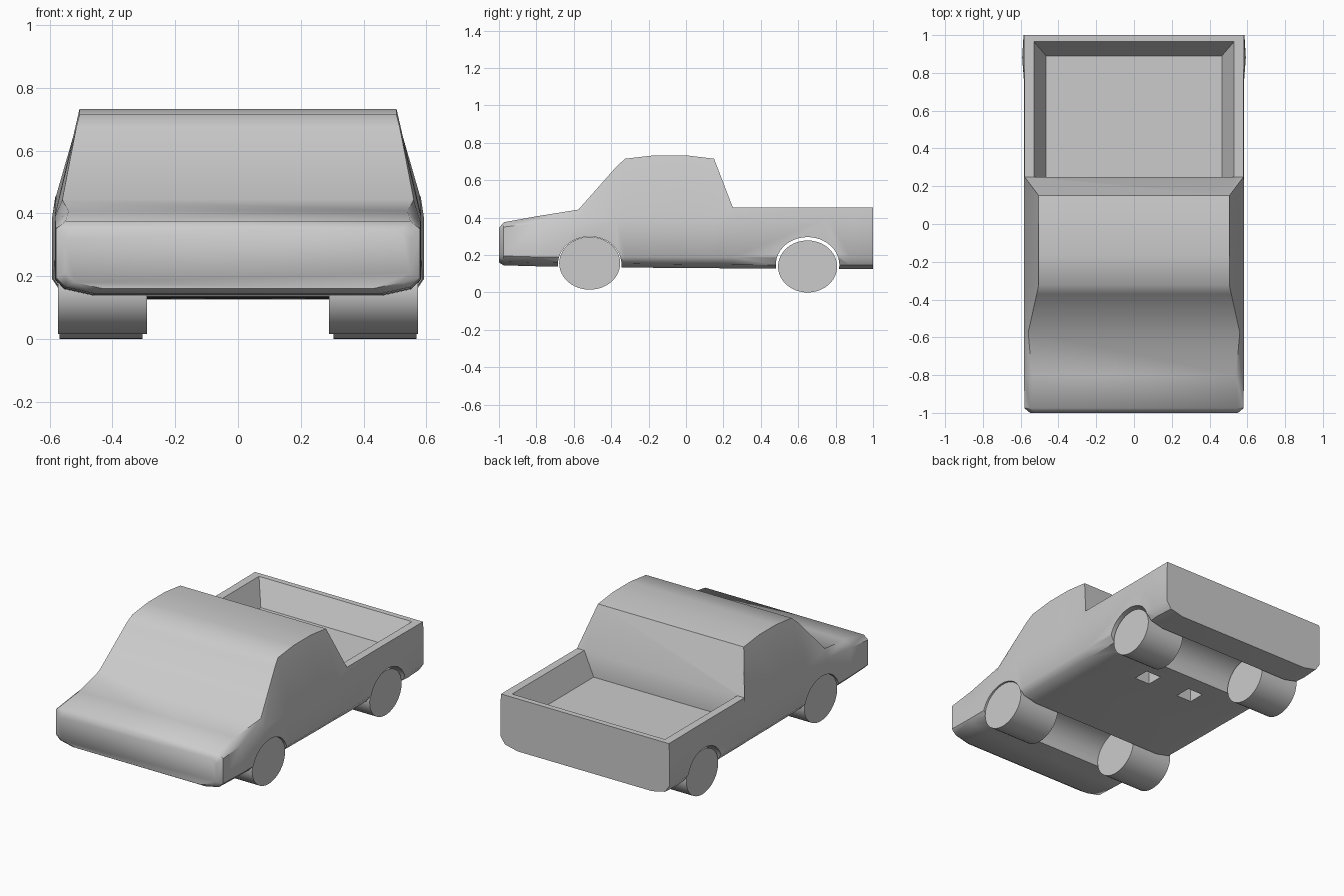
import bpy, bmesh, math
from mathutils import Matrix

if "Cube" in bpy.data.objects:
    bpy.data.objects.remove(bpy.data.objects["Cube"])

grey = bpy.data.materials.new("plain_grey")
grey.use_nodes = True
grey.diffuse_color = (0.6, 0.6, 0.6, 1)
grey.node_tree.nodes["Principled BSDF"].inputs["Base Color"].default_value = (0.6, 0.6, 0.6, 1)


def add_object(name, bm):
    bmesh.ops.recalc_face_normals(bm, faces=bm.faces)
    mesh = bpy.data.meshes.new(name)
    bm.to_mesh(mesh)
    bm.free()
    mesh.materials.append(grey)
    obj = bpy.data.objects.new(name, mesh)
    bpy.context.collection.objects.link(obj)
    return obj


def select_only(obj):
    bpy.ops.object.select_all(action='DESELECT')
    obj.select_set(True)
    bpy.context.view_layer.objects.active = obj


def smooth(obj, degrees):
    select_only(obj)
    bpy.ops.object.shade_smooth_by_angle(angle=math.radians(degrees))


def loft(name, rings):
    """Skin a list of equal-length closed rings and cap the ends."""
    bm = bmesh.new()
    loops = [[bm.verts.new(p) for p in ring] for ring in rings]
    n = len(loops[0])
    for a, b in zip(loops, loops[1:]):
        for i in range(n):
            j = (i + 1) % n
            bm.faces.new((a[i], a[j], b[j], b[i]))
    bm.faces.new(loops[0])
    bm.faces.new(loops[-1])
    return add_object(name, bm)


def axle_cylinder(name, x0, x1, y, z, ry, rz, sides=48):
    """Elliptical cylinder lying along x."""
    bm = bmesh.new()
    bmesh.ops.create_cone(bm, cap_ends=True, segments=sides, radius1=1, radius2=1, depth=1,
                          matrix=Matrix.Rotation(math.pi / 2, 4, 'Y'))
    bmesh.ops.scale(bm, vec=(x1 - x0, ry, rz), verts=bm.verts)
    bmesh.ops.translate(bm, vec=((x0 + x1) / 2, y, z), verts=bm.verts)
    return add_object(name, bm)


def rectangle(half_x, y0, y1, z, cx=0):
    return [(cx - half_x, y0, z), (cx + half_x, y0, z), (cx + half_x, y1, z), (cx - half_x, y1, z)]


def cut(target, cutter):
    cutter.hide_render = True
    mod = target.modifiers.new("cut", 'BOOLEAN')
    mod.operation = 'DIFFERENCE'
    mod.solver = 'EXACT'
    mod.object = cutter
    select_only(target)
    bpy.ops.object.modifier_apply(modifier=mod.name)
    bpy.data.objects.remove(cutter)


# Body stations: y, bottom z, sill z, side half width, shoulder z, top half width, top z
stations = [
    (-1.0, 0.16, 0.21, 0.55, 0.32, 0.52, 0.345),
    (-0.975, 0.145, 0.195, 0.58, 0.35, 0.55, 0.375),
    (-0.80, 0.14, 0.19, 0.582, 0.37, 0.54, 0.407),
    (-0.575, 0.137, 0.19, 0.583, 0.39, 0.56, 0.443),
    (-0.37, 0.135, 0.19, 0.583, 0.395, 0.515, 0.675),
    (-0.325, 0.134, 0.19, 0.583, 0.395, 0.505, 0.715),
    (-0.17, 0.132, 0.19, 0.583, 0.395, 0.505, 0.733),
    (0.0, 0.13, 0.19, 0.583, 0.395, 0.505, 0.733),
    (0.15, 0.13, 0.19, 0.583, 0.395, 0.505, 0.715),
    (0.25, 0.128, 0.19, 0.583, 0.40, 0.58, 0.455),
    (0.76, 0.126, 0.19, 0.583, 0.40, 0.58, 0.455),
    (0.88, 0.126, 0.19, 0.592, 0.39, 0.582, 0.455),
    (1.0, 0.126, 0.19, 0.585, 0.40, 0.582, 0.455),
]
rings = []
for y, bottom, sill, side, shoulder, top, roof in stations:
    half = [(side - 0.12, bottom), (side - 0.03, bottom + 0.02), (side, sill),
            (side, shoulder), (top, roof)]
    rings.append([(x, y, z) for x, z in half] + [(-x, y, z) for x, z in reversed(half)])
body = loft("body", rings)

# Cargo bed with tapered walls
cut(body, loft("bed_cutter", [rectangle(0.465, 0.25, 0.89, 0.305),
                              rectangle(0.53, 0.25, 0.965, 0.455),
                              rectangle(0.53, 0.25, 0.965, 0.6)]))

# Wheel tunnels across the full width
for y, z in ((-0.515, 0.15), (0.65, 0.147)):
    cut(body, axle_cylinder("arch_cutter", -0.7, 0.7, y, z, 0.17, 0.149))

# Square sockets in the underside
for cx in (-0.16, 0.16):
    cut(body, loft("socket_cutter", [rectangle(0.053, 0.265, 0.37, z, cx) for z in (0.05, 0.25)]))
smooth(body, 42)

# Wheels
for side, sign in (("left", 1), ("right", -1)):
    for end, inner, outer, y, z, ry, rz in (("front", 0.29, 0.573, -0.515, 0.156, 0.163, 0.141),
                                            ("rear", 0.305, 0.568, 0.65, 0.139, 0.158, 0.139)):
        x0, x1 = sorted((sign * inner, sign * outer))
        smooth(axle_cylinder(f"{end}_{side}_wheel", x0, x1, y, z, ry, rz), 30)
